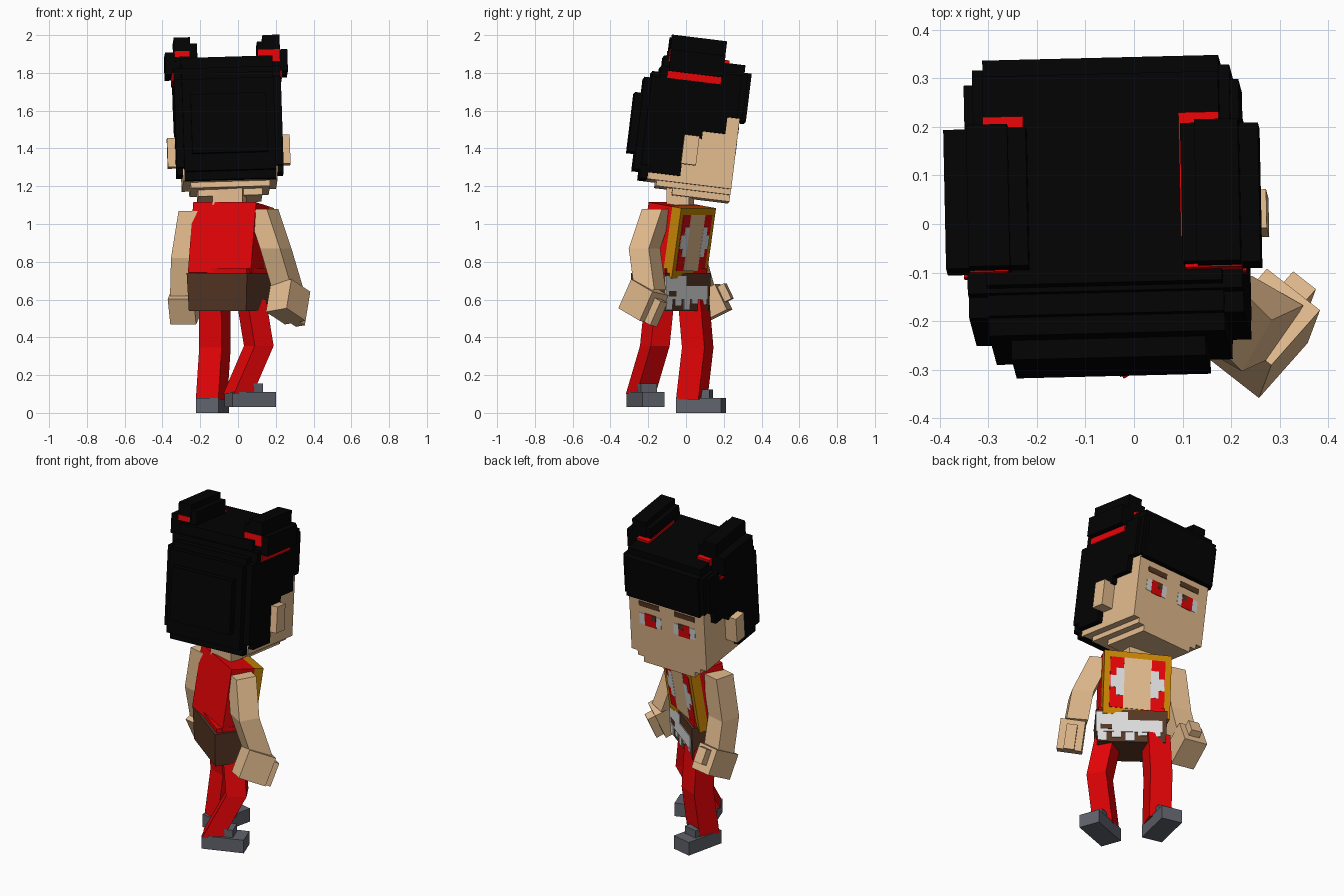
import bpy, bmesh, math
from mathutils import Matrix, Vector


def material(name, rgb):
    m = bpy.data.materials.new(name)
    m.diffuse_color = (*rgb, 1)
    return m


BLACK = material("hair_black", (0.0008, 0.0008, 0.0008))
RED = material("cloth_red", (0.78, 0.001, 0.002))
SKIN = material("skin_tan", (0.77, 0.5, 0.27))
GOLD = material("trim_gold", (0.58, 0.235, 0.001))
BROWN = material("belt_brown", (0.095, 0.038, 0.018))
WHITE = material("cloth_white", (0.71, 0.71, 0.71))
GREY = material("shoe_grey", (0.12, 0.125, 0.15))


def frame(loc, pitch=0, roll=0, yaw=0):
    """Placement of a part: pitch about x, then roll about y, then yaw about z (degrees)."""
    r = [Matrix.Rotation(math.radians(a), 4, ax) for a, ax in ((yaw, 'Z'), (roll, 'Y'), (pitch, 'X'))]
    return Matrix.Translation(loc) @ r[0] @ r[1] @ r[2]


def finish(name, bm, mat):
    bmesh.ops.recalc_face_normals(bm, faces=bm.faces[:])
    me = bpy.data.meshes.new(name)
    bm.to_mesh(me)
    bm.free()
    me.materials.append(mat)
    ob = bpy.data.objects.new(name, me)
    bpy.context.collection.objects.link(ob)
    return ob


def boxes(name, fr, mat, *spans, taper=1.0):
    """One object from boxes given as x0, x1, y0, y1, z0, z1 inside a frame."""
    bm = bmesh.new()
    for x0, x1, y0, y1, z0, z1 in spans:
        c = Vector((x0 + x1, y0 + y1, z0 + z1)) / 2
        s = Matrix.Diagonal((x1 - x0, y1 - y0, z1 - z0, 1))
        vs = bmesh.ops.create_cube(bm, size=1, matrix=Matrix.Translation(c) @ s)["verts"]
        for v in vs:
            if v.co.z < c.z:
                v.co.x = c.x + (v.co.x - c.x) * taper
                v.co.y = c.y + (v.co.y - c.y) * taper
    bm.transform(fr)
    return finish(name, bm, mat)


def limb(name, mat, points, size, yaw):
    """Square tube bent through joints."""
    bm = bmesh.new()
    rings = []
    for p in points:
        ring = []
        for k in range(4):
            a = math.radians(yaw + 45 + 90 * k)
            off = Vector((math.cos(a), math.sin(a), 0)) * size * math.sqrt(0.5)
            ring.append(bm.verts.new(Vector(p) + off))
        rings.append(ring)
    for a, b in zip(rings, rings[1:]):
        for k in range(4):
            bm.faces.new((a[k], a[(k + 1) % 4], b[(k + 1) % 4], b[k]))
    bm.faces.new(rings[0])
    bm.faces.new(rings[-1])
    return finish(name, bm, mat)


def sym(x0, x1, *rest):
    """The same span on both sides."""
    return [(x0, x1, *rest), (-x1, -x0, *rest)]


# Head: skull with a stepped jaw, and ears
head = frame((-0.055, 0.03, 1.55), pitch=-7, roll=-1.7, yaw=1.4)
boxes("face", head, SKIN,
      (-0.25, 0.25, -0.2, 0.247, -0.345, 0.1),
      (-0.21, 0.21, -0.15, 0.247, -0.375, -0.345),
      (-0.17, 0.17, -0.06, 0.247, -0.41, -0.375))
boxes("ears", head, SKIN, *sym(0.24, 0.325, -0.035, 0.045, -0.245, -0.09))

# Hair: stepped shells at the back, top, sides and fringe
boxes("hair_back", head, BLACK,
      (-0.2, 0.2, -0.32, -0.2, -0.21, 0.105),
      (-0.243, 0.243, -0.28, -0.15, -0.3, 0.19),
      (-0.283, 0.283, -0.243, -0.1, -0.275, 0.195),
      (-0.243, 0.243, -0.243, -0.1, -0.345, 0.225))
boxes("hair_top", head, BLACK,
      (-0.243, 0.243, -0.19, 0.243, 0.2, 0.315),
      (-0.283, 0.283, -0.2, 0.232, 0.06, 0.258))
boxes("hair_fringe", head, BLACK,
      (-0.243, 0.243, 0.2, 0.281, 0.02, 0.275),
      (-0.265, 0.265, 0.15, 0.262, 0.03, 0.265))
boxes("hair_sides", head, BLACK,
      *sym(0.2, 0.283, -0.2, -0.03, -0.31, 0.2),
      *sym(0.2, 0.283, -0.03, 0.06, -0.1, 0.2),
      *sym(0.2, 0.283, 0.06, 0.18, -0.06, 0.2),
      *sym(0.2, 0.283, 0.18, 0.232, 0.03, 0.2))

# Hair buns with ties
boxes("hair_buns", head, BLACK,
      (0.195, 0.285, -0.164, 0.13, 0.3, 0.428), (0.165, 0.285, -0.16, 0.127, 0.3, 0.395),
      (-0.275, -0.19, -0.164, 0.13, 0.3, 0.428), (-0.275, -0.153, -0.16, 0.127, 0.3, 0.395),
      *sym(0.21, 0.324, -0.158, 0.13, 0.235, 0.35))
boxes("bun_ties", head, RED,
      (0.168, 0.285, -0.167, -0.1, 0.285, 0.35),
      (-0.275, -0.195, -0.167, -0.1, 0.325, 0.355),
      *sym(0.16, 0.243, -0.1, 0.157, 0.29, 0.33),
      *sym(0.24, 0.291, -0.163, 0.125, 0.197, 0.237))

# Eyes and eyebrows as thin plates
boxes("eye_whites", head, WHITE, *sym(0.042, 0.186, 0.244, 0.249, -0.16, -0.09))
boxes("irises", head, RED, *sym(0.075, 0.15, 0.244, 0.25, -0.165, -0.085))
boxes("pupils", head, BROWN, *sym(0.075, 0.105, 0.244, 0.251, -0.12, -0.085))
boxes("eyebrows", head, BROWN, *sym(0.05, 0.185, 0.244, 0.25, -0.045, -0.013))

# Neck
boxes("neck", frame((-0.045, -0.03, 1.14), yaw=-10), SKIN, (-0.08, 0.08, -0.06, 0.06, -0.04, 0.08))

# Torso: red vest behind, gold vest front with a bare chest strip
torso = frame((-0.037, -0.045, 0.915), pitch=-9, yaw=-29)
boxes("vest_back", torso, RED, (-0.19, 0.19, -0.1, 0.045, -0.19, 0.187))
boxes("vest_front", torso, GOLD, (-0.19, 0.19, 0.045, 0.1, -0.19, 0.187))
boxes("vest_panels", torso, RED, *sym(0.075, 0.155, 0.097, 0.103, -0.15, 0.15))
boxes("chest", torso, SKIN, (-0.078, 0.078, 0.097, 0.104, -0.15, 0.15))
boxes("vest_motifs", torso, WHITE,
      *sym(0.075, 0.153, 0.098, 0.105, -0.03, 0.04),
      *sym(0.075, 0.12, 0.098, 0.105, -0.075, 0.085))

# Belt and torn cloth
belt = frame((-0.043, -0.08, 0.64), yaw=-37)
boxes("belt", belt, BROWN, (-0.2, 0.2, -0.115, 0.115, -0.1, 0.1), taper=0.95)
boxes("waist_seam", belt, RED, (-0.185, 0.185, -0.1, 0.1, 0.08, 0.125))
boxes("torn_cloth_front", belt, WHITE,
      (-0.17, 0.198, 0.11, 0.118, -0.04, 0.035),
      (0.02, 0.199, 0.11, 0.118, 0.035, 0.085),
      *[(x, x + 0.05, 0.107, 0.115, z, -0.04) for x, z in
        ((-0.16, -0.065), (-0.085, -0.06), (-0.015, -0.095), (0.06, -0.075), (0.14, -0.095))])
boxes("cloth_patch", belt, BROWN, (0.11, 0.175, 0.112, 0.12, -0.025, 0.005))

# Legs
limb("right_leg", RED, [(0.07, -0.14, 0.6), (0.11, -0.165, 0.355), (0.0, -0.24, 0.1)], 0.115, -60)
limb("left_leg", RED, [(-0.125, 0.04, 0.6), (-0.122, 0.062, 0.345), (-0.14, 0.03, 0.07)], 0.128, -22)

# Shoes: sole block with a small tongue
for side, loc, yaw in (("right", (0.065, -0.215, 0.03), -70), ("left", (-0.135, 0.08, 0.0), -13)):
    boxes(side + "_shoe", frame(loc, yaw=yaw), GREY,
          (-0.062, 0.062, -0.122, 0.122, 0.0, 0.08),
          (-0.045, 0.045, 0.0, 0.055, 0.07, 0.125))

# Arms
limb("right_arm", SKIN, [(0.13, -0.15, 1.08), (0.2, -0.22, 0.87), (0.265, -0.19, 0.65)], 0.122, -30)
limb("left_arm", SKIN, [(-0.24, 0.035, 1.07), (-0.28, 0.035, 0.82), (-0.285, 0.09, 0.62)], 0.122, -15)

# Hands with thumbs
right_hand = frame((0.27, -0.22, 0.585), pitch=-24, roll=-8, yaw=-38)
boxes("right_hand", right_hand, SKIN,
      (-0.07, 0.07, -0.09, 0.075, -0.085, 0.085),
      (-0.03, 0.03, 0.07, 0.12, -0.085, 0.055))
left_hand = frame((-0.28, 0.12, 0.575), pitch=26, yaw=-12)
boxes("left_hand", left_hand, SKIN,
      (-0.07, 0.07, -0.09, 0.09, -0.075, 0.075),
      (-0.03, 0.035, 0.08, 0.13, -0.03, 0.06))
